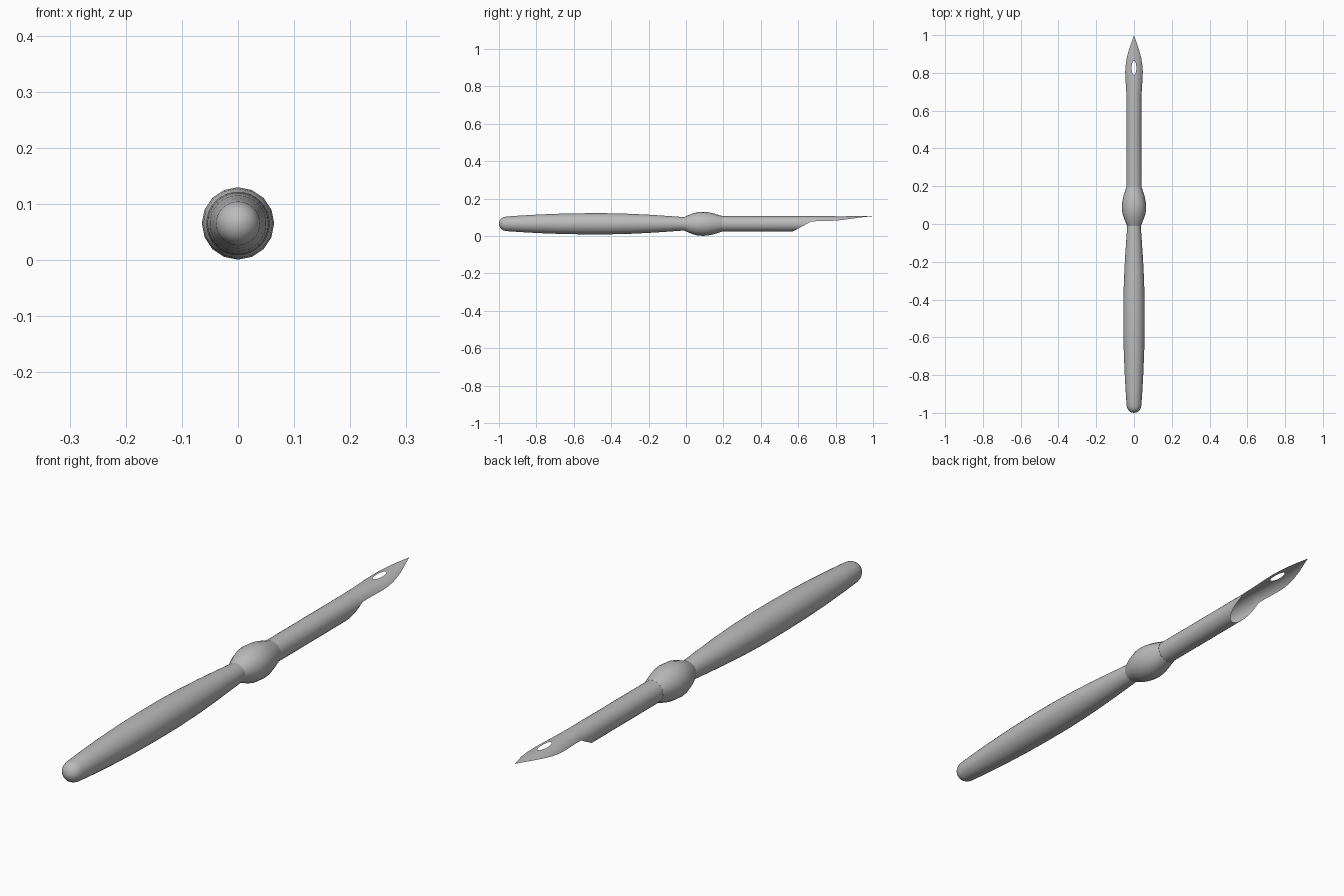
import bpy, bmesh, math

if "Cube" in bpy.data.objects:
    bpy.data.objects.remove(bpy.data.objects["Cube"])

AXIS_Z = 0.0655
TUBE_R = 0.041

metal = bpy.data.materials.new("grey")
metal.diffuse_color = (0.5, 0.5, 0.5, 1)
metal.use_nodes = True
metal.node_tree.nodes["Principled BSDF"].inputs["Base Color"].default_value = metal.diffuse_color


def finish(bm, name, angle=40):
    """Turn a bmesh into a smooth shaded object."""
    mesh = bpy.data.meshes.new(name)
    bm.to_mesh(mesh)
    bm.free()
    mesh.materials.append(metal)
    obj = bpy.data.objects.new(name, mesh)
    bpy.context.collection.objects.link(obj)
    bpy.ops.object.select_all(action='DESELECT')
    obj.select_set(True)
    bpy.context.view_layer.objects.active = obj
    bpy.ops.object.shade_smooth_by_angle(angle=math.radians(angle))
    return obj


def lathe(name, profile, sides):
    """Revolve (y, radius) points around the long axis, closing both ends."""
    bm = bmesh.new()
    rings = []
    for y, r in profile:
        rings.append([bm.verts.new((r * math.sin(2 * math.pi * i / sides), y,
                                    AXIS_Z + r * math.cos(2 * math.pi * i / sides)))
                      for i in range(sides)])
    for a, b in zip(rings, rings[1:]):
        for i in range(sides):
            j = (i + 1) % sides
            bm.faces.new((a[i], a[j], b[j], b[i]))
    bm.faces.new(rings[0])
    bm.faces.new(rings[-1])
    bmesh.ops.recalc_face_normals(bm, faces=bm.faces)
    return finish(bm, name)


def interp(keys, y):
    """Piecewise linear lookup of (y, width, depth) keys."""
    for (y0, w0, d0), (y1, w1, d1) in zip(keys, keys[1:]):
        if y <= y1:
            t = (y - y0) / (y1 - y0)
            return w0 + (w1 - w0) * t, d0 + (d1 - d0) * t
    return keys[-1][1:]


# Handle: domed butt and a long swelling grip
dome = [(-0.962 - 0.038 * math.cos(math.radians(a)), 0.038 * math.sin(math.radians(a)))
        for a in (6, 20, 36, 52, 70)]
grip = [(-0.96, 0.039), (-0.88, 0.0445), (-0.78, 0.050), (-0.66, 0.0545), (-0.54, 0.0565),
        (-0.42, 0.0565), (-0.30, 0.0535), (-0.19, 0.048), (-0.09, 0.0415), (0.0, 0.035)]
lathe("handle", dome + grip, 32)

# Bulging collar between handle and nib
lathe("collar", [(-0.01, 0.036), (0.01, 0.045), (0.035, 0.055), (0.06, 0.062), (0.09, 0.0645),
                 (0.12, 0.062), (0.15, 0.055), (0.175, 0.0475), (0.192, 0.042)], 16)

# Nib: a rolled sheet, cut open below, flattening to a pierced point
blade = [(0.67, 0.041, 0.028), (0.70, 0.041, 0.027), (0.74, 0.0435, 0.0265),
         (0.78, 0.046, 0.025), (0.81, 0.0465, 0.023), (0.84, 0.0445, 0.020),
         (0.88, 0.038, 0.0145), (0.92, 0.0275, 0.009), (0.96, 0.014, 0.004), (1.0, 0, 0)]
HOLE_Y, HOLE_LEN, HOLE_W = 0.826, 0.038, 0.0125
COLS = 14


def section(y):
    """Arc radius and half angle of the sheet at y."""
    if y <= 0.57:
        return TUBE_R, math.pi
    if y < 0.665:
        depth = 2 * TUBE_R + (0.0285 - 2 * TUBE_R) * (y - 0.57) / 0.10
        return TUBE_R, math.acos(1 - depth / TUBE_R)
    w, d = interp(blade, y)
    if d < 1e-6:
        return 1.0, 0.0
    r = (w * w + d * d) / (2 * d)
    return r, math.atan2(w, r - d)


rows = [0.17, 0.57, 0.572, 0.576, 0.582, 0.59, 0.60, 0.615, 0.63, 0.645, 0.66]
rows += [k[0] for k in blade if not 0.785 < k[0] < 0.87]
rows += [HOLE_Y - HOLE_LEN * math.cos(math.pi * i / 12) for i in range(13)]
rows.sort()

bm = bmesh.new()
grid = []
for y in rows:
    r, half = section(y)
    off = (y - HOLE_Y) / HOLE_LEN
    gap = math.asin(HOLE_W * math.sqrt(max(0, 1 - off * off)) / r)
    top = AXIS_Z + TUBE_R
    grid.append([[bm.verts.new((s * r * math.sin(a), y, top - r + r * math.cos(a)))
                  for a in (gap + (half - gap) * i / COLS for i in range(COLS + 1))]
                 for s in (-1, 1)])
for lo, hi in zip(grid, grid[1:]):
    for s in (0, 1):
        a, b = lo[s], hi[s]
        for i in range(COLS):
            quad = (a[i], a[i + 1], b[i + 1], b[i])
            bm.faces.new(quad if s == 0 else quad[::-1])
# Weld the ridge, the seam and the tip; the hole stays open
bmesh.ops.remove_doubles(bm, verts=bm.verts, dist=0.00005)
bmesh.ops.recalc_face_normals(bm, faces=bm.faces)
if max(bm.faces, key=lambda f: f.calc_center_median().z - f.calc_center_median().y).normal.z < 0:
    bmesh.ops.reverse_faces(bm, faces=bm.faces)
finish(bm, "nib")
